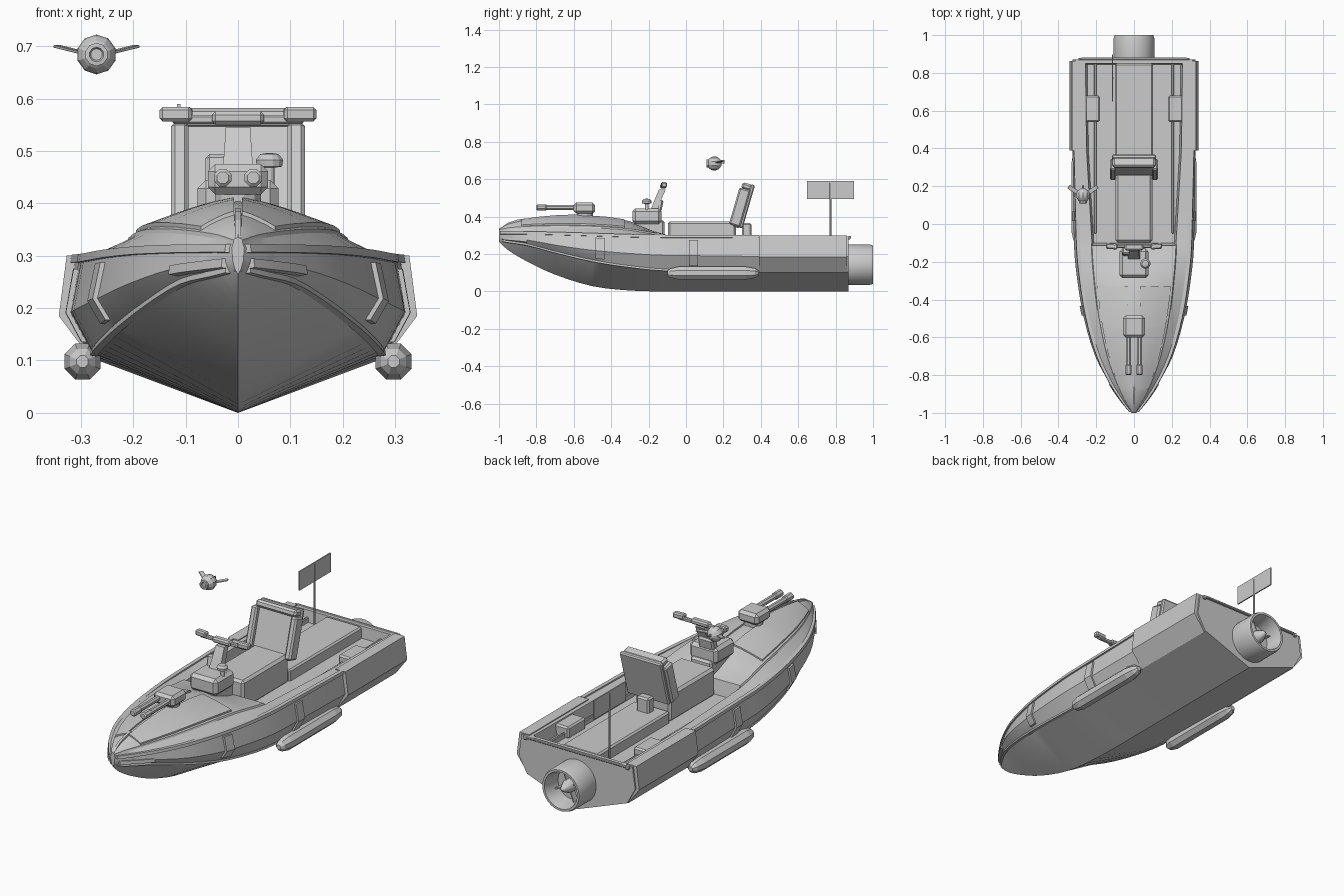
import bpy, bmesh, math
from mathutils import Matrix, Vector

if "Cube" in bpy.data.objects:
    bpy.data.objects.remove(bpy.data.objects["Cube"])


def finish(name, bm, smooth=None):
    bmesh.ops.recalc_face_normals(bm, faces=bm.faces)
    me = bpy.data.meshes.new(name)
    bm.to_mesh(me)
    bm.free()
    ob = bpy.data.objects.new(name, me)
    bpy.context.collection.objects.link(ob)
    if smooth:
        bpy.ops.object.select_all(action='DESELECT')
        ob.select_set(True)
        bpy.context.view_layer.objects.active = ob
        bpy.ops.object.shade_smooth_by_angle(angle=math.radians(smooth))
    return ob


def loft(name, rings, smooth=None):
    bm = bmesh.new()
    vs = [[bm.verts.new(p) for p in r] for r in rings]
    n = len(vs[0])
    for a, b in zip(vs, vs[1:]):
        for i in range(n):
            j = (i + 1) % n
            bm.faces.new((a[i], a[j], b[j], b[i]))
    bm.faces.new(vs[0])
    bm.faces.new(vs[-1])
    return finish(name, bm, smooth)


def lathe(name, prof, loc=(0, 0, 0), axis='y', n=12, smooth=None):
    rings = []
    for r, t in prof:
        ring = []
        for k in range(n):
            a = math.tau * (k + .5) / n
            u, v = max(r, .0003) * math.cos(a), max(r, .0003) * math.sin(a)
            p = Vector((u, t, v)) if axis == 'y' else Vector((u, v, t))
            ring.append(p + Vector(loc))
        rings.append(ring)
    return loft(name, rings, smooth)


def box(name, loc, size, bevel=.008, rx=0, rz=0, ry=0):
    bm = bmesh.new()
    bmesh.ops.create_cube(bm, size=1)
    bmesh.ops.scale(bm, vec=size, verts=bm.verts)
    if bevel:
        bmesh.ops.bevel(bm, geom=bm.edges[:], offset=bevel, segments=1, affect='EDGES', profile=.5)
    m = Matrix.Translation(loc) @ Matrix.Rotation(rz, 4, 'Z') @ Matrix.Rotation(ry, 4, 'Y') @ Matrix.Rotation(rx, 4, 'X')
    bmesh.ops.transform(bm, matrix=m, verts=bm.verts)
    return finish(name, bm)


# Hull stations: y, keel z, chine x z, knuckle x z, gunwale x z, deck centre z
ST = [(-1.0, .265, .006, .275, .010, .290, .012, .315, .335),
      (-.95, .220, .045, .265, .055, .285, .052, .315, .362),
      (-.85, .160, .105, .250, .125, .275, .118, .314, .385),
      (-.70, .090, .170, .210, .205, .248, .190, .311, .401),
      (-.50, .028, .230, .163, .265, .220, .247, .305, .403),
      (-.30, .005, .262, .132, .300, .203, .280, .299, .375),
      (-.11, .000, .276, .114, .318, .193, .298, .296, .305),
      (.39, .000, .280, .105, .325, .187, .310, .295, .295),
      (.87, .000, .280, .105, .325, .187, .310, .295, .295)]


def station(y):
    i = max(k for k in range(len(ST) - 1) if ST[k][0] <= y + 1e-9)
    a, b = ST[i], ST[i + 1]
    h = b[0] - a[0]
    t = (y - a[0]) / h

    def tan(k, c):
        p, q = ST[max(k - 1, 0)], ST[min(k + 1, len(ST) - 1)]
        return (q[c] - p[c]) / (q[0] - p[0])
    out = []
    for c in range(1, 9):
        if y > -.11:
            out.append(a[c] + (b[c] - a[c]) * t)
        else:
            t2, t3 = t * t, t ** 3
            out.append((2*t3-3*t2+1)*a[c] + (t3-2*t2+t)*h*tan(i, c) + (3*t2-2*t3)*b[c] + (t3-t2)*h*tan(i+1, c))
    return out


def lip(s):
    gx, gz, cz = s[5], s[6], s[7]
    return gx * .76, gz + (cz - gz) * .36


def deck_z(x, y):
    s = station(y)
    lx, lz = lip(s)
    return s[7] - (s[7] - lz - .008) * (x / lx) ** 1.4


# Hull with crowned foredeck and sunken cockpit
def hull_ring(y, well):
    s = station(y)
    half = [(0, s[0]), (s[1], s[2]), (s[3], s[4]), (s[5], s[6])]
    if well is None:
        lx, lz = lip(s)
        half += [(lx, lz), (lx * .98, lz + .008)] + [(lx * f, deck_z(lx * f, y)) for f in (.7, .35)] + [(0, s[7])]
    else:
        w = .222 + .035 * min(1, (y + .11) / .6)
        half += [(w, .295), (w - .01, well), (.15, well), (.07, well), (0, well)]
    ring = half + [(-x, z) for x, z in half[-2:0:-1]]
    return [(x, y, z) for x, z in ring]


ys = [-1, -.985, -.97, -.95, -.92, -.885, -.85, -.8, -.75, -.7, -.64, -.57, -.5, -.43, -.36, -.3, -.24, -.18, -.115]
rings = [hull_ring(y, None) for y in ys]
rings += [hull_ring(y, w) for y, w in ((-.10, .235), (.1, .235), (.39, .235), (.845, .235), (.85, .294), (.87, .294))]
loft('hull', rings, 28)

# Foredeck plates
py = [-.88, -.8, -.7, -.6, -.55, -.54, -.43, -.33]
for s, side in ((1, 'right'), (-1, 'left')):
    rr = []
    for y in py:
        xo = lip(station(y))[0] * .93
        xi = .008 if y < -.545 else .032
        xs = [xi + (xo - xi) * k / 4 for k in range(5)]
        rr.append([(s * x, y, deck_z(x, y) + .007) for x in xs] + [(s * x, y, deck_z(x, y) - .006) for x in xs[::-1]])
    loft('foredeck_plate_' + side, rr, 25)

    # Rub rail at the gunwale, spray rail at the chine and bow strip
    def rail(name, ylist, ix, dx, dz, off=0):
        r = []
        for y in ylist:
            q = station(y)
            x, z = q[ix], q[ix + 1] + off
            r.append([(s * max(x - dx, .001), y, z - dz), (s * (x + dx * .8), y, z - dz * .7),
                      (s * (x + dx * .6), y, z + dz), (s * max(x - dx, .001), y, z + dz)])
        loft(name + '_' + side, r, 30)
    rail('rub_rail', [-.995] + ys[2:] + [.1, .39], 5, .012, .009, -.002)
    rail('spray_rail', [-.985] + ys[2:] + [.1, .39], 1, .008, .006)
    rail('bow_strip', [-.985, -.97, -.95, -.92, -.885, -.85], 3, .010, .010, -.004)

    # Side bands wrapping the topsides
    for k, yb in enumerate((-.46, .04)):
        r = []
        for y in (yb - .025, yb + .025):
            q = station(y)
            o = [(q[1] + (q[3] - q[1]) * .3, q[2] + (q[4] - q[2]) * .3), (q[3], q[4]),
                 (q[5] + (q[3] - q[5]) * .2, q[6] + (q[4] - q[6]) * .2)]
            r.append([(s * (x + .009), y, z) for x, z in o] + [(s * (x - .01), y, z) for x, z in o[::-1]])
        loft(f'side_band_{k}_{side}', r)

    # Aft armour, angular section
    sec = [(.278, .100), (.342, .185), (.327, .300), (.272, .300), (.272, .285), (.300, .27), (.300, .15)]
    loft('aft_armour_' + side, [[(s * x, y, z) for x, z in sec] for y in (.39, .862)])

    # Side float
    lathe('side_float_' + side, [(.012, -.10), (.026, -.085), (.037, -.04), (.037, .32), (.028, .37), (.012, .39)],
          (s * .297, 0, .098), n=8)

    # Cockpit ledge and stowage box
    box('cockpit_ledge_' + side, (s * .205, .40, .245), (.012, .9, .03), .003)
    box('stowage_box_' + side, (s * .22, .61, .26), (.08, .14, .06))

    # Bow gun barrel
    lathe('gun_barrel_' + side, [(.012, -.80), (.018, -.795), (.018, -.75), (.014, -.745), (.014, -.58)],
          (s * .029, 0, .449), n=8)

    # Handlebar arm and grip
    box('handlebar_arm_' + side, (s * .07, -.118, .560), (.11, .018, .018), .004)
    box('handlebar_grip_' + side, (s * .118, -.118, .570), (.062, .03, .028), .006, rz=s * .08)

    # Seat side bolster
    box('seat_bolster_' + side, (s * .111, .288, .45), (.034, .062, .205), .008, rx=-.28)

    # Drone wing
    box('drone_wing_' + side, (-.27 + s * .053, .182, .694), (.058, .022, .005), .001, rz=s * .6, ry=-s * .2)
    box('transom_cleat_' + side, (s * .285, .873, .287), (.02, .014, .02), .004)

# Bow stem ridge
stem = [(-.998, .27, .335), (-.95, .30, .368), (-.9, .30, .384), (-.86, .30, .390)]
loft('bow_stem', [[(-.008, y, a), (.008, y, a), (.006, y, b), (-.006, y, b)] for y, a, b in stem])

# Bow gun turret
box('turret', (0, -.543, .446), (.115, .115, .058), .014)
lathe('turret_base', [(.045, .39), (.045, .425)], (0, -.54, 0), 'z', 12)

# Control console, column and sensor dome
box('console', (0, -.208, .402), (.155, .155, .085), .016)
box('console_pedestal', (0, -.195, .33), (.12, .16, .10), .01)
box('console_screen', (-.02, -.145, .462), (.085, .04, .06), .008, rx=-.2)
col = [(.034, -.175, .43), (.026, -.148, .50), (.024, -.128, .545)]
loft('steering_column', [[(-w, y - .016, z), (w, y - .016, z), (w, y + .02, z), (-w, y + .02, z)] for w, y, z in col])
box('handlebar_centre', (0, -.122, .563), (.10, .034, .026), .007)
lathe('sensor_dome', [(.010, .435), (.010, .468), (.025, .470), (.027, .483), (.018, .494), (.004, .496)],
      (.06, -.21, 0), 'z', 12)

# Seat, backrest and engine cover
box('seat_base', (0, .085, .302), (.195, .365, .145), .012)
box('engine_cover', (0, .56, .26), (.20, .58, .065), .008)
box('seat_bracket', (0, .325, .32), (.07, .05, .09), .008)
box('backrest', (0, .30, .455), (.21, .034, .235), .006, rx=-.28)
box('backrest_shell', (0, .325, .455), (.235, .022, .24), .006, rx=-.28)
box('headrest', (0, .325, .560), (.225, .055, .035), .01, rx=-.28)

# Transom bar and water jet
box('transom_bar', (0, .874, .291), (.56, .014, .012), .003)
lathe('jet_nozzle', [(.10, .82), (.108, .86), (.108, .985), (.103, 1.0), (.092, 1.0), (.082, .96), (.078, .91), (0, .91)],
      (0, 0, .143), n=28, smooth=35)
lathe('jet_hub', [(.032, .90), (.032, .945), (.022, .965), (.012, .985), (0, .992)], (0, 0, .143), n=12, smooth=35)
for k in range(4):
    a = math.tau * k / 4 + .4
    box(f'jet_vane_{k}', (.055 * math.cos(a), .925, .143 - .055 * math.sin(a)), (.06, .03, .006), 0, ry=a)

# Flag on its pole
lathe('flag_pole', [(.005, .24), (.005, .58)], (-.113, .772, 0), 'z', 8)
box('flag', (-.113, .773, .542), (.006, .25, .096), 0)

# Hovering drone with lens
ball = [(.038 * math.sin(math.pi * k / 8), -.038 * math.cos(math.pi * k / 8)) for k in range(1, 8)]
lathe('drone_body', [(.014, -.038)] + ball[1:-1] + [(.010, .038)], (-.27, .152, .684), n=10)
lathe('drone_lens', [(.022, -.028), (.022, -.042), (.014, -.043), (.010, -.036), (0, -.036)], (-.27, .152, .684), n=10)
box('drone_tail', (-.27, .192, .69), (.008, .03, .012), .002)
